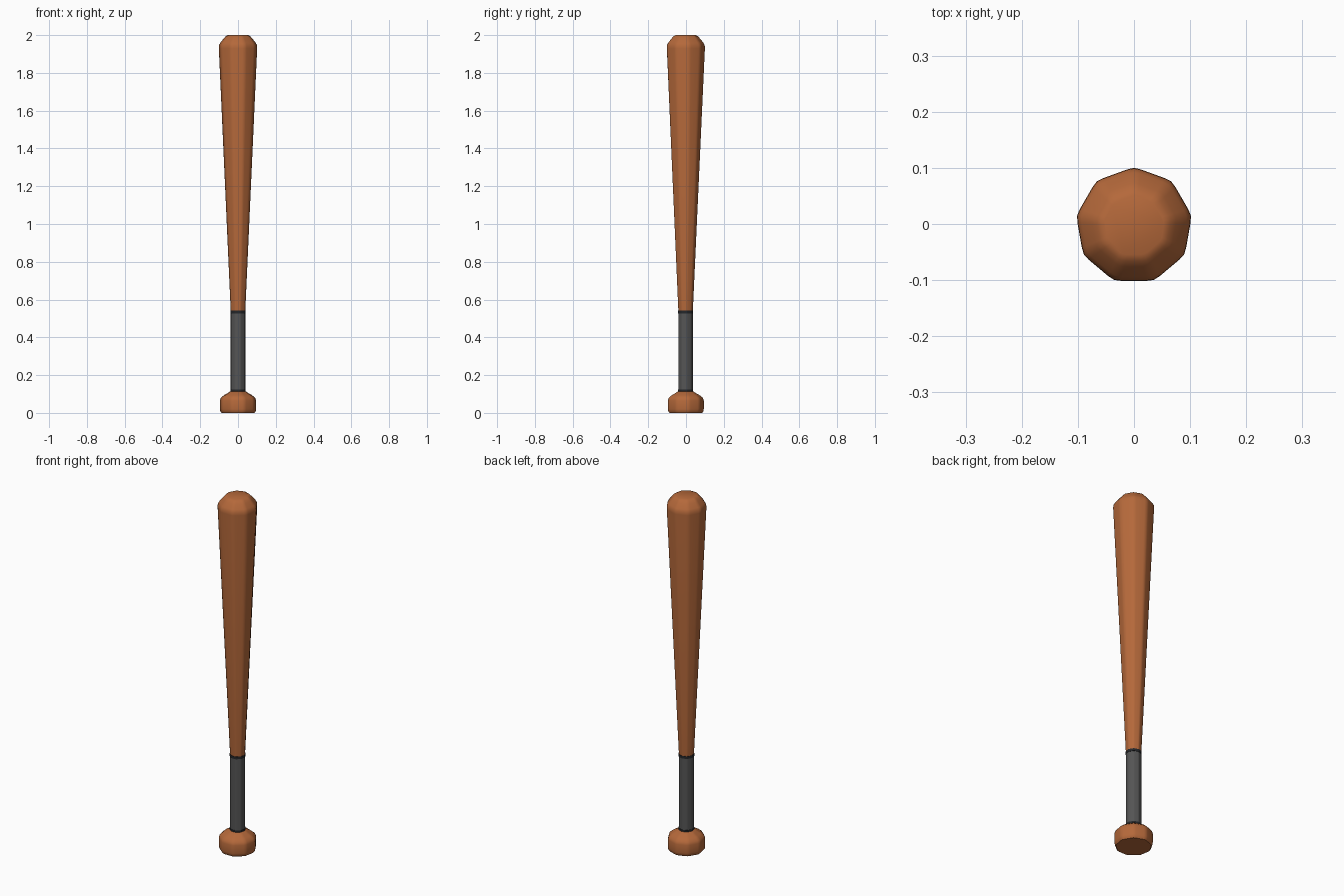
import bpy
import bmesh
from math import cos, sin, radians

if "Cube" in bpy.data.objects:
    bpy.data.objects.remove(bpy.data.objects["Cube"])

SIDES = 9
CENTRE_Y = -0.003


def make_material(name, colour):
    mat = bpy.data.materials.new(name)
    mat.use_nodes = True
    mat.diffuse_color = (*colour, 1)
    mat.node_tree.nodes["Principled BSDF"].inputs["Base Color"].default_value = (*colour, 1)
    return mat


wood = make_material("warm wood", (0.46, 0.14, 0.043))
grip_grey = make_material("grey grip", (0.09, 0.09, 0.09))
band_black = make_material("black band", (0.018, 0.02, 0.023))


def ring_points(radius, z):
    """Nine-sided outline with softened corners."""
    points = []
    for i in range(SIDES):
        corner = 90 + i * 360 / SIDES
        for turn, scale in ((-7, 0.98), (0, 1), (7, 0.98)):
            a = radians(corner + turn)
            points.append((radius * scale * cos(a), radius * scale * sin(a) + CENTRE_Y, z))
    return points


def loft(name, profile, mat):
    """Stack outlines along z from (radius, height) pairs and cap both ends."""
    bm = bmesh.new()
    rings = [[bm.verts.new(p) for p in ring_points(r, z)] for r, z in profile]
    count = len(rings[0])
    for low, high in zip(rings, rings[1:]):
        for i in range(count):
            j = (i + 1) % count
            bm.faces.new((low[i], low[j], high[j], high[i]))
    bm.faces.new(rings[0][::-1])
    bm.faces.new(rings[-1])
    mesh = bpy.data.meshes.new(name)
    bm.to_mesh(mesh)
    bm.free()
    mesh.materials.append(mat)
    obj = bpy.data.objects.new(name, mesh)
    bpy.context.collection.objects.link(obj)
    bpy.ops.object.select_all(action="DESELECT")
    obj.select_set(True)
    bpy.context.view_layer.objects.active = obj
    bpy.ops.object.shade_smooth_by_angle(angle=radians(35))
    return obj


# Rounded knob at the base
loft("knob", [(0.089, 0), (0.095, 0.008), (0.097, 0.02), (0.097, 0.065), (0.092, 0.08),
              (0.075, 0.094), (0.055, 0.105), (0.04, 0.115)], wood)

# Wrapped handle with a band at each end
loft("grip", [(0.039, 0.11), (0.039, 0.535)], grip_grey)
for label, z in (("lower_band", 0.11), ("upper_band", 0.527)):
    loft(label, [(0.041, z), (0.041, z + 0.014)], band_black)

# Tapered barrel with a domed tip
loft("barrel", [(0.039, 0.536), (0.103, 1.93), (0.102, 1.947), (0.095, 1.96),
                (0.076, 1.983), (0.066, 1.994), (0.054, 2.0)], wood)
